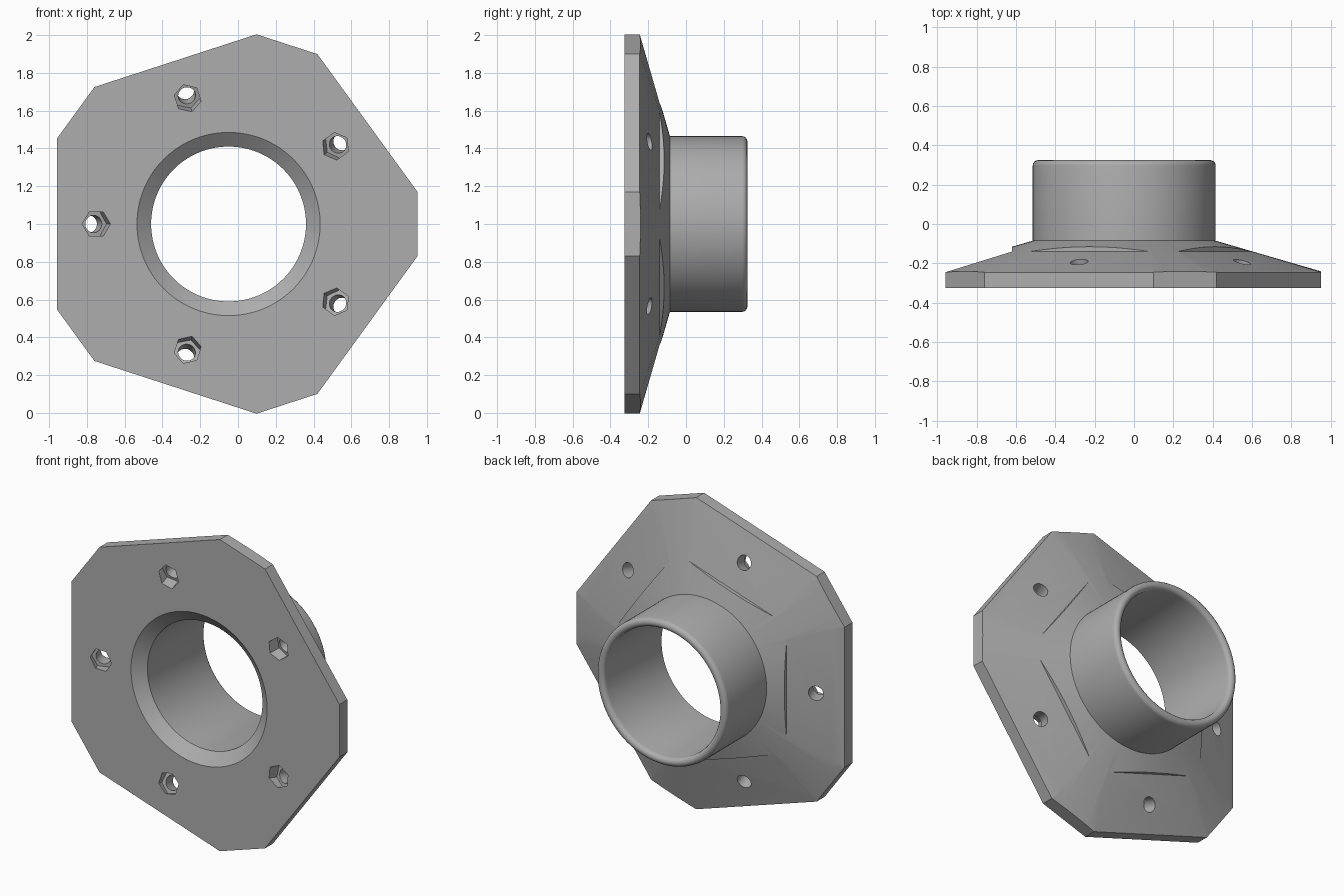
import bpy, bmesh, math
from mathutils import Matrix, Vector

cube = bpy.data.objects.get("Cube")
if cube:
    bpy.data.objects.remove(cube, do_unlink=True)

CENTRE = Matrix.Translation((-0.05, 0, 1))
FRONT, SHOULDER, NECK, BACK = -0.325, -0.245, -0.085, 0.325
CORNER_R, TUBE_R, BORE_R, MOUTH_R = 1.015, 0.465, 0.41, 0.485
APOTHEM = 0.908
STEP_D, STEP_Y = 0.57, -0.14

grey = bpy.data.materials.new("plain_grey")
grey.use_nodes = True
colour = (0.42, 0.42, 0.42, 1)
grey.diffuse_color = colour
grey.node_tree.nodes["Principled BSDF"].inputs["Base Color"].default_value = colour


def make_object(name, bm, matrix=CENTRE):
    bmesh.ops.transform(bm, matrix=matrix, verts=bm.verts)
    bmesh.ops.recalc_face_normals(bm, faces=bm.faces)
    mesh = bpy.data.meshes.new(name)
    bm.to_mesh(mesh)
    bm.free()
    mesh.materials.append(grey)
    obj = bpy.data.objects.new(name, mesh)
    bpy.context.collection.objects.link(obj)
    return obj


def extruded(name, outline, direction, matrix=CENTRE):
    bm = bmesh.new()
    face = bm.faces.new([bm.verts.new(p) for p in outline])
    grown = bmesh.ops.extrude_face_region(bm, geom=[face])["geom"]
    moved = [g for g in grown if isinstance(g, bmesh.types.BMVert)]
    bmesh.ops.translate(bm, verts=moved, vec=direction)
    return make_object(name, bm, matrix)


def revolved(name, profile, steps):
    bm = bmesh.new()
    rings = []
    for i in range(steps):
        a = math.tau * i / steps
        rings.append([bm.verts.new((r * math.cos(a), y, r * math.sin(a))) for r, y in profile])
    for i, ring in enumerate(rings):
        after = rings[(i + 1) % steps]
        for j in range(len(profile)):
            k = (j + 1) % len(profile)
            bm.faces.new((ring[j], ring[k], after[k], after[j]))
    return make_object(name, bm)


def boolean(target, tool, operation):
    tool.hide_render = True
    mod = target.modifiers.new(tool.name, 'BOOLEAN')
    mod.object, mod.operation, mod.solver = tool, operation, 'EXACT'
    bpy.context.view_layer.objects.active = target
    bpy.ops.object.modifier_apply(modifier=mod.name)
    bpy.data.objects.remove(tool, do_unlink=True)


# Flange, conical shoulder and tube as one turned profile with a rounded rim
slope = (NECK - SHOULDER) / (CORNER_R - TUBE_R)
wide = 1.2
rim = (TUBE_R - BORE_R) / 2
profile = [(MOUTH_R, FRONT), (wide, FRONT),
           (wide, SHOULDER - slope * (wide - CORNER_R)), (TUBE_R, NECK)]
for i in range(9):
    a = math.pi * i / 8
    profile.append((BORE_R + rim + rim * math.cos(a), BACK - rim + rim * math.sin(a)))
profile.append((BORE_R, FRONT + 0.06))
flange = revolved("flange_with_tube", profile, 120)

# Trim to a pentagon with clipped corners
corner = math.radians(9.6)
outline = []
for k in range(5):
    for side in (-1, 1):
        a = math.tau * k / 5 + side * corner
        outline.append((CORNER_R * math.cos(a), FRONT - 0.2, CORNER_R * math.sin(a)))
boolean(flange, extruded("outline_tool", outline, (0, 1.2, 0)), 'INTERSECT')

# Sloping seats, tilted bolt holes and nut pockets on the five long sides
seat_slope = (STEP_Y - SHOULDER) / (APOTHEM - STEP_D)
axis = Vector((seat_slope, 1, 0)).normalized()
across = Vector((axis.y, -axis.x, 0))
hole_start = Vector((0.70, FRONT, 0))


def drill(name, radius, sides, start, end, matrix):
    ring = []
    for i in range(sides):
        a = math.tau * i / sides
        spoke = across * math.cos(a) + Vector((0, 0, 1)) * math.sin(a)
        ring.append(hole_start + axis * start + spoke * radius)
    return extruded(name, ring, axis * (end - start), matrix)


for k in range(5):
    turn = CENTRE @ Matrix.Rotation(math.radians(36 + 72 * k), 4, 'Y')
    low = SHOULDER - seat_slope * (wide - APOTHEM)
    wedge = [(STEP_D, STEP_Y, -0.5), (STEP_D, 0, -0.5), (wide, 0, -0.5), (wide, low, -0.5)]
    boolean(flange, extruded("seat_tool", wedge, (0, 0, 1), turn), 'DIFFERENCE')
    boolean(flange, drill("hole_tool", 0.046, 32, -0.1, 0.4, turn), 'DIFFERENCE')
    boolean(flange, drill("pocket_tool", 0.072, 6, -0.1, 0.05, turn), 'DIFFERENCE')

# Smooth shading with crisp edges
bpy.ops.object.select_all(action='DESELECT')
flange.select_set(True)
bpy.context.view_layer.objects.active = flange
bpy.ops.object.shade_smooth_by_angle(angle=math.radians(25))
